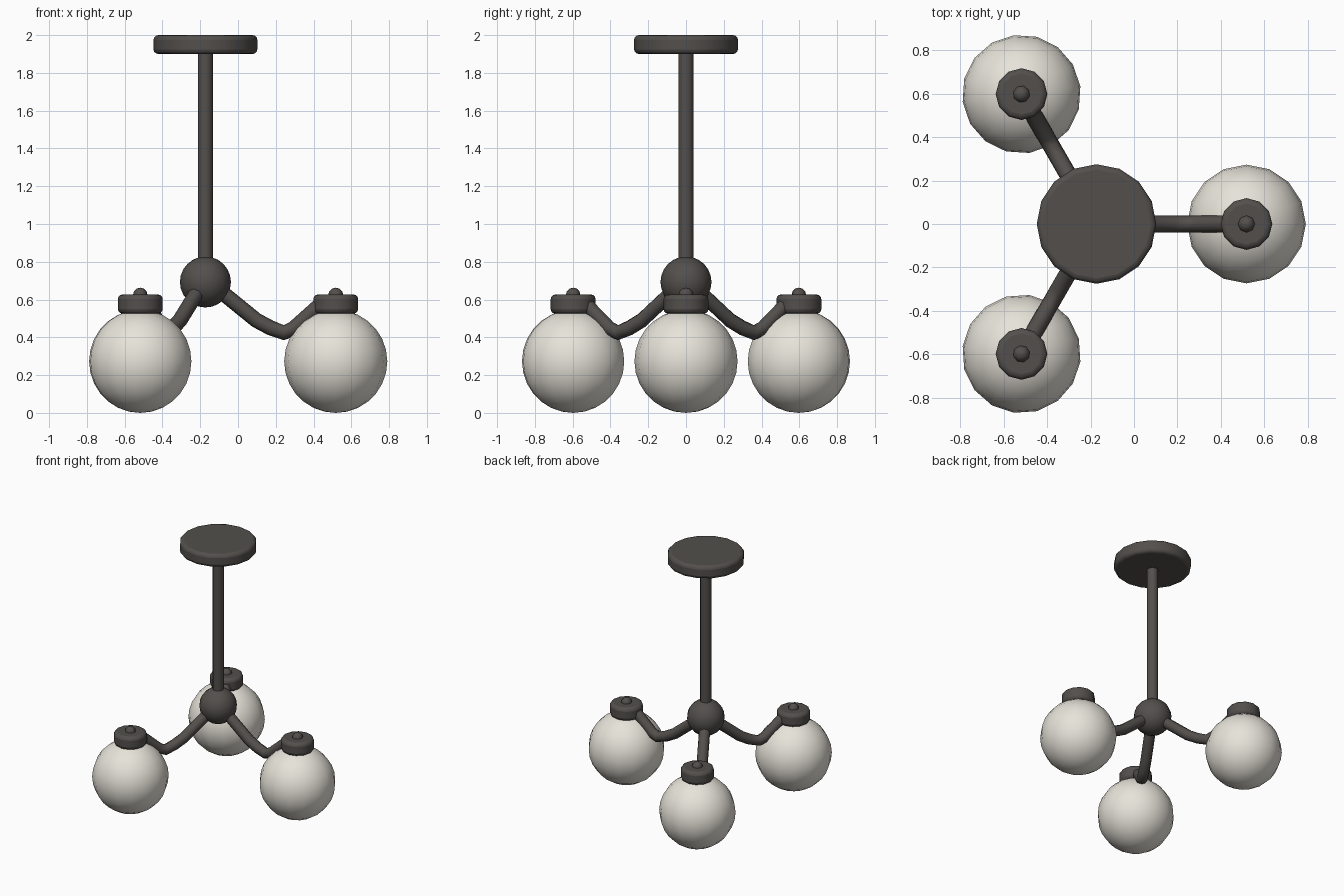
import bpy, math
from mathutils import Vector

if "Cube" in bpy.data.objects:
    bpy.data.objects.remove(bpy.data.objects["Cube"])

AX = -0.1725      # x of the central stem
REACH = 0.69      # stem to globe distance


def material(name, rgb):
    m = bpy.data.materials.new(name)
    m.diffuse_color = (*rgb, 1)
    m.use_nodes = True
    m.node_tree.nodes["Principled BSDF"].inputs["Base Color"].default_value = m.diffuse_color
    return m


METAL = material("dark_metal", (0.085, 0.078, 0.072))
GLASS = material("opal_glass", (0.80, 0.77, 0.70))


def finish(name, mat, angle=50):
    o = bpy.context.object
    o.name = name
    o.data.materials.append(mat)
    bpy.ops.object.shade_smooth_by_angle(angle=math.radians(angle))
    return o


def ball(name, loc, r, seg, rings, mat, turn=0):
    bpy.ops.mesh.primitive_uv_sphere_add(segments=seg, ring_count=rings, radius=r,
                                         location=loc, rotation=(0, 0, turn))
    return finish(name, mat)


def disc(name, x, y, z0, z1, r, sides, bevel, mat, turn=0):
    bpy.ops.mesh.primitive_cylinder_add(vertices=sides, radius=r, depth=z1 - z0,
                                        location=(x, y, (z0 + z1) / 2), rotation=(0, 0, turn))
    if bevel:
        b = bpy.context.object.modifiers.new("round_rim", 'BEVEL')
        b.width, b.segments = bevel, 3
        b.limit_method, b.angle_limit = 'ANGLE', math.radians(60)
    return finish(name, mat)


def tube(name, pts, r, mat):
    c = bpy.data.curves.new(name, 'CURVE')
    c.dimensions = '3D'
    c.bevel_depth, c.bevel_resolution = r, 2
    c.use_fill_caps = True
    s = c.splines.new('POLY')
    s.points.add(len(pts) - 1)
    for p, co in zip(s.points, pts):
        p.co = (*co, 1)
    s.use_smooth = True
    o = bpy.data.objects.new(name, c)
    bpy.context.collection.objects.link(o)
    bpy.ops.object.select_all(action='DESELECT')
    o.select_set(True)
    bpy.context.view_layer.objects.active = o
    bpy.ops.object.convert(target='MESH')
    return finish(name, mat)


# Ceiling plate, stem and hub
disc("ceiling_plate", AX, 0, 1.90, 2.0, 0.275, 16, 0.025, METAL)
disc("stem", AX, 0, 0.75, 1.92, 0.04, 12, 0, METAL)
ball("hub", (AX, 0, 0.693), 0.135, 16, 12, METAL)

# Three arms, each with a globe, cap and finial
ARM = [(0.04, 0.67), (0.11, 0.62), (0.27, 0.49), (0.345, 0.45),
       (0.415, 0.425), (0.465, 0.445), (0.60, 0.565)]
for i in range(3):
    a = i * math.tau / 3
    d = Vector((math.cos(a), math.sin(a), 0))
    c = Vector((AX, 0, 0)) + d * REACH
    tube(f"arm_{i + 1}", [(AX + d.x * r, d.y * r, z) for r, z in ARM], 0.04, METAL)
    ball(f"globe_{i + 1}", (c.x, c.y, 0.273), 0.273, 16, 14, GLASS, a)
    disc(f"cap_{i + 1}", c.x, c.y, 0.525, 0.627, 0.119, 12, 0.025, METAL, a)
    ball(f"finial_{i + 1}", (c.x, c.y, 0.623), 0.04, 8, 6, METAL, a)
